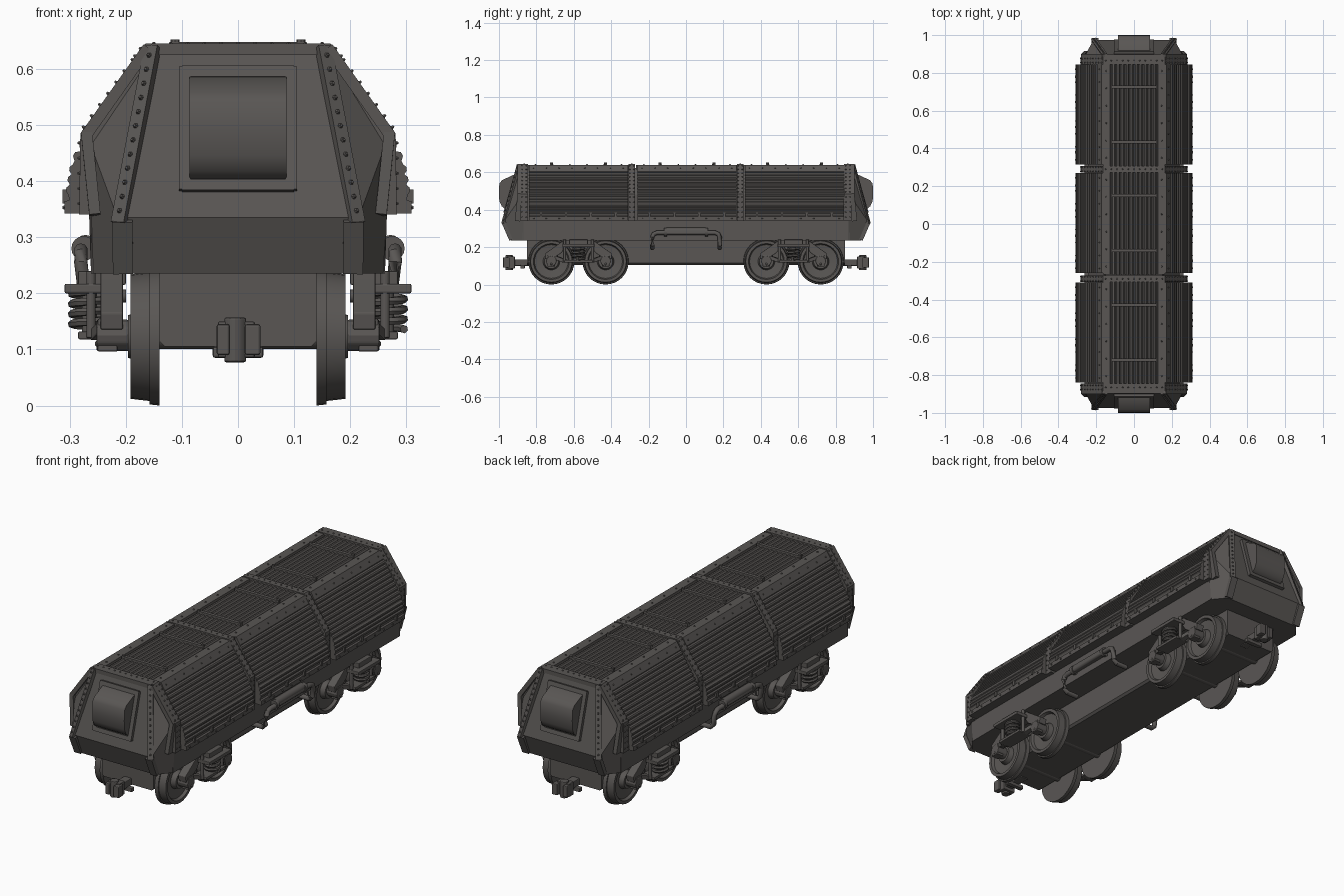
import bpy, bmesh, math
from mathutils import Vector, Matrix

if "Cube" in bpy.data.objects:
    bpy.data.objects.remove(bpy.data.objects["Cube"])

iron = bpy.data.materials.new("dark iron")
iron.diffuse_color = (0.1, 0.093, 0.088, 1)
iron.use_nodes = True
iron.node_tree.nodes["Principled BSDF"].inputs["Base Color"].default_value = iron.diffuse_color
SIDES = (-1, 1)


class Part:
    """Collects primitives into one named object."""
    def __init__(self, name):
        self.name, self.bm = name, bmesh.new()

    def box(self, lo, hi):
        lo, hi = Vector(lo), Vector(hi)
        m = Matrix.Translation((lo + hi) / 2) @ Matrix.Diagonal((*[abs(d) for d in hi - lo], 1))
        bmesh.ops.create_cube(self.bm, size=1, matrix=m)

    def cyl(self, a, b, r, r2=None, n=16):
        a, b = Vector(a), Vector(b)
        rot = Vector((0, 0, 1)).rotation_difference(b - a).to_matrix().to_4x4()
        bmesh.ops.create_cone(self.bm, cap_ends=True, segments=n, radius1=r,
                              radius2=r if r2 is None else r2, depth=(b - a).length,
                              matrix=Matrix.Translation((a + b) / 2) @ rot)

    def rivet(self, p, normal, r=0.005):
        p = Vector(p)
        self.cyl(p, p + Vector(normal).normalized() * 0.005, r, r * 0.5, 6)

    def beam(self, a, b, out, w, t):
        """Rectangular bar from a to b, width w, thickness t along out."""
        a, b, out = Vector(a), Vector(b), Vector(out)
        d = (b - a).normalized()
        u = d.cross(out).normalized()
        v = u.cross(d)
        self.loft([[p + u * w / 2 * i + v * t / 2 * j for i, j in
                    ((-1, -1), (1, -1), (1, 1), (-1, 1))] for p in (a, b)])

    def loft(self, rings, cap=True):
        vs = [[self.bm.verts.new(p) for p in r] for r in rings]
        n = len(vs[0])
        for r, s in zip(vs, vs[1:]):
            for i in range(n):
                self.bm.faces.new((r[i], r[(i + 1) % n], s[(i + 1) % n], s[i]))
        if cap:
            self.bm.faces.new(vs[0][::-1])
            self.bm.faces.new(vs[-1])

    def prism_y(self, prof, y0, y1):
        self.loft([[(x, y, z) for x, z in prof] for y in (y0, y1)])

    def prism_x(self, prof, x0, x1):
        self.loft([[(x, y, z) for y, z in prof] for x in (x0, x1)])

    def tube(self, pts, r, n=8):
        pts = [Vector(p) for p in pts]
        rings = []
        for i, p in enumerate(pts):
            d = (pts[min(i + 1, len(pts) - 1)] - pts[max(i - 1, 0)]).normalized()
            u = d.cross(Vector((0.31, 0.05, 1))).normalized()
            v = d.cross(u)
            rings.append([p + r * (u * math.cos(k * math.tau / n) + v * math.sin(k * math.tau / n))
                          for k in range(n)])
        self.loft(rings)

    def done(self, smooth=False, bevel=0):
        bmesh.ops.recalc_face_normals(self.bm, faces=self.bm.faces)
        me = bpy.data.meshes.new(self.name)
        self.bm.to_mesh(me)
        me.materials.append(iron)
        ob = bpy.data.objects.new(self.name, me)
        bpy.context.collection.objects.link(ob)
        if bevel:
            m = ob.modifiers.new("bevel", 'BEVEL')
            m.width, m.segments = bevel, 2
        if smooth:
            bpy.ops.object.select_all(action='DESELECT')
            ob.select_set(True)
            bpy.context.view_layer.objects.active = ob
            bpy.ops.object.shade_smooth_by_angle(angle=math.radians(40))


def mirrored(half):
    return half + [(-x, z) for x, z in reversed(half)]


# inner hull, lower body band and underframe
p = Part("hull")
p.prism_y(mirrored([(0.24, 0.3), (0.24, 0.48), (0.15, 0.622)]), -0.87, 0.87)
p.done()
p = Part("lower_body")
p.box((-0.262, -0.875, 0.235), (0.262, 0.875, 0.342))
p.done()
p = Part("underframe")
p.prism_y(mirrored([(0.13, 0.105), (0.14, 0.115), (0.14, 0.24)]), -0.85, 0.85)
p.done()

# end caps with riveted rims
for s, tag in ((-1, "front"), (1, "back")):
    p = Part(tag + "_end_cap")
    half = [[(0.262, 0.87, 0.235), (0.21, 0.935, 0.235)],
            [(0.27, 0.87, 0.485), (0.215, 0.975, 0.335)],
            [(0.165, 0.87, 0.64), (0.15, 0.89, 0.635)]]
    full = half + [[(-x, y, z) for x, y, z in q] for q in reversed(half)]
    rings = [[(q[k][0], s * q[k][1], q[k][2]) for q in full] for k in (0, 1)]
    p.loft(rings, cap=False)
    r = [Vector(v) for v in rings[1]]
    for a, b, c, d in ((0, 1, 4, 5), (1, 2, 3, 4)):
        p.bm.faces.new([p.bm.verts.new(r[i]) for i in (a, b, c, d)])
    bmesh.ops.remove_doubles(p.bm, verts=p.bm.verts, dist=1e-4)
    p.done()
    p = Part(tag + "_end_rims")
    for m in SIDES:
        top, mid = Vector((m * 0.152, s * 0.892, 0.64)), Vector((m * 0.212, s * 0.975, 0.325))
        p.beam(top, mid, (m * 0.5, s, 0.3), 0.026, 0.016)
        p.beam(mid + Vector((-m * 0.006, 0, 0.005)), (m * 0.205, s * 0.935, 0.238), (0, s, -0.3), 0.036, 0.02)
        p.beam((m * 0.16, s * 0.885, 0.638), (m * 0.272, s * 0.885, 0.48), (m, 0, 0.7), 0.03, 0.02)
        p.beam((m * 0.27, s * 0.885, 0.487), (m * 0.255, s * 0.9, 0.34), (m, 0, 0), 0.03, 0.02)
        for i in range(12):
            q = top.lerp(mid, (i + 0.7) / 12.5)
            p.rivet(q + Vector((m * 0.003, s * 0.007, 0.002)), (m * 0.5, s, 0.3))
    p.box((-0.155, s * 0.87, 0.625), (0.155, s * 0.897, 0.645))
    p.done()

    # raised hatch: sloped frame with bulging panel
    p = Part(tag + "_hatch_frame")
    face = lambda z: s * (0.89 + (0.635 - z) * 0.283)
    for m in SIDES:
        p.beam((m * 0.095, face(0.6), 0.6), (m * 0.095, face(0.382), 0.382), (0, s, 0.28), 0.02, 0.03)
    for z in (0.592, 0.39):
        p.beam((-0.1, face(z), z), (0.1, face(z), z), (0, s, 0.28), 0.02, 0.03)
    p.done()
    p = Part(tag + "_hatch_panel")
    prof = [(0.9, 0.588), (0.925, 0.585), (0.983, 0.558), (0.998, 0.54), (1.0, 0.49),
            (0.998, 0.445), (0.985, 0.418), (0.962, 0.4), (0.93, 0.4)]
    p.prism_x([(s * y, z) for y, z in prof], -0.086, 0.086)
    p.done(smooth=True)

    # coupler
    p = Part(tag + "_coupler")
    p.box((-0.02, s * 0.8, 0.1), (0.02, s * 0.94, 0.135))
    p.box((-0.045, s * 0.862, 0.085), (0.045, s * 0.885, 0.105))
    p.box((-0.036, s * 0.915, 0.085), (0.03, s * 0.955, 0.15))
    p.box((0.012, s * 0.94, 0.09), (0.04, s * 0.978, 0.145))
    p.box((-0.038, s * 0.94, 0.09), (-0.015, s * 0.972, 0.145))
    p.cyl((-0.005, s * 0.945, 0.077), (-0.005, s * 0.945, 0.157), 0.02, n=12)
    p.done(bevel=0.004)

# hoop ribs with rivets
p = Part("hoop_ribs")
RIB = [(0.283, 0.34), (0.281, 0.485), (0.165, 0.645)]
for y, w in ((-0.865, 0.02), (-0.29, 0.018), (0.29, 0.018), (0.865, 0.02)):
    p.prism_y(mirrored(RIB), y - w, y + w)
    for m in SIDES:
        for dy in (-0.011, 0.011):
            for i in range(8):
                t = (i + 0.5) / 8
                p.rivet((m * (0.165 + 0.116 * t), y + dy, 0.645 - 0.16 * t), (m * 0.8, 0, 0.58), 0.004)
            for i in range(5):
                p.rivet((m * 0.281, y + dy, 0.36 + i * 0.027), (m, 0, 0), 0.004)
    for i in range(11):
        p.rivet((-0.15 + i * 0.03, y, 0.643), (0, 0, 1))
p.done()


def corrugate(a, b, n, depth):
    """Points of a ridged line from a to b, ridges towards the left normal."""
    a, b = Vector(a), Vector(b)
    nrm = Vector(((b - a).y, -(b - a).x)).normalized() * -depth
    out = []
    for i in range(n):
        for t, h in ((0.0, 0), (0.3, 1), (0.65, 1), (0.95, 0)):
            q = a.lerp(b, (i + t) / n) + nrm * h
            out.append((q.x, q.y))
    return out


# corrugated side and roof panels in three bays
outer = ([(0.15, 0.6), (0.162, 0.64), (0.172, 0.64), (0.193, 0.605)]
         + corrugate((0.192, 0.6), (0.292, 0.435), 9, 0.007)
         + corrugate((0.294, 0.43), (0.303, 0.375), 3, 0.005)
         + [(0.3, 0.366), (0.309, 0.364), (0.309, 0.342), (0.235, 0.342), (0.235, 0.48)])
roof = ([(-0.165, 0.61), (-0.165, 0.64), (-0.127, 0.64), (-0.125, 0.628)]
        + corrugate((-0.12, 0.628), (0.12, 0.628), 10, 0.011)
        + [(0.125, 0.628), (0.127, 0.64), (0.165, 0.64), (0.165, 0.61)])
for c, tag in ((-0.575, "front"), (0.005, "middle"), (0.58, "back")):
    p = Part(tag + "_side_panels")
    for m in SIDES:
        p.prism_y([(m * x, z) for x, z in outer], c - 0.265, c + 0.265)
        for i in range(8):
            y = c - 0.24 + i * 0.0685
            p.rivet((m * 0.308, y, 0.353), (m, 0, 0))
            p.rivet((m * 0.182, y, 0.622), (m * 0.8, 0, 0.5), 0.004)
        for i in range(4):   # hinge lugs
            y = c - 0.2 + i * 0.133
            p.box((m * 0.296, y - 0.006, 0.36), (m * 0.313, y + 0.006, 0.385))
    p.done()
    p = Part(tag + "_roof_panel")
    p.prism_y(roof, c - 0.272, c + 0.272)
    for m in SIDES:
        for i in range(6):
            p.rivet((m * 0.146, c - 0.23 + i * 0.092, 0.639), (0, 0, 1))
        y = c + m * 0.145   # cross bars
        p.box((-0.118, y - 0.008, 0.632), (0.118, y + 0.008, 0.648))
        for e in SIDES:
            p.cyl((e * 0.112, y, 0.63), (e * 0.112, y, 0.652), 0.008, n=8)
    p.done()

# wheelsets
for i, y in enumerate((-0.72, -0.43, 0.43, 0.72)):
    p = Part("wheelset_%d" % (i + 1))
    p.cyl((-0.25, y, 0.123), (0.25, y, 0.123), 0.022)
    for m in SIDES:
        p.cyl((m * 0.14, y, 0.123), (m * 0.158, y, 0.123), 0.123, 0.121, 32)
        prof = [(0.157, 0.115), (0.192, 0.111), (0.192, 0.096), (0.178, 0.09), (0.172, 0.045),
                (0.196, 0.038), (0.196, 0.01)]
        p.loft([[(m * x, y + r * math.cos(k * math.tau / 32), 0.123 + r * math.sin(k * math.tau / 32))
                 for k in range(32)] for x, r in prof])
    p.done(smooth=True)

# bogie side frames, axle boxes and coil springs
half = [(0.0, 0.245), (0.07, 0.245), (0.095, 0.225), (0.13, 0.2), (0.18, 0.165), (0.175, 0.135),
        (0.135, 0.14), (0.09, 0.17), (0.07, 0.2), (0.0, 0.2)]
for s, tag in ((-1, "front"), (1, "back")):
    c = s * 0.575
    p = Part(tag + "_bogie_frames")
    q = Part(tag + "_bogie_springs")
    for m in SIDES:
        prof = half[:-1] + [(0.0, 0.2)] + [(-y, z) for y, z in reversed(half[1:-1])]
        p.prism_x([(c + y, z) for y, z in prof], m * 0.205, m * 0.245)
        p.box((m * 0.215, c - 0.085, 0.2), (m * 0.309, c + 0.085, 0.217))
        p.box((m * 0.2, c - 0.05, 0.215), (m * 0.285, c + 0.05, 0.24))
        p.box((m * 0.215, c - 0.075, 0.118), (m * 0.285, c + 0.075, 0.132))
        for e in SIDES:
            p.cyl((m * 0.262, c + e * 0.075, 0.12), (m * 0.262, c + e * 0.075, 0.24), 0.009, n=8)
            p.beam((m * 0.25, c + e * 0.07, 0.125), (m * 0.225, c + e * 0.14, 0.15), (0, 0, 1), 0.03, 0.02)
            y = c + e * 0.145
            p.cyl((m * 0.195, y, 0.125), (m * 0.252, y, 0.125), 0.028, n=12)
            p.box((m * 0.215, y - 0.02, 0.096), (m * 0.25, y + 0.02, 0.155))
            p.rivet((m * 0.25, y, 0.11), (m, 0, 0), 0.008)
        coil = [(m * 0.265 + 0.031 * math.cos(t * math.tau / 12), c + 0.031 * math.sin(t * math.tau / 12),
                 0.136 + t * 0.0015) for t in range(46)]
        q.tube(coil, 0.0075, 6)
        q.cyl((m * 0.265, c, 0.125), (m * 0.265, c, 0.21), 0.014, n=10)
    p.done(bevel=0.003)
    q.done(smooth=True)

# side pipes with small tanks
p = Part("side_pipes")
for m in SIDES:
    path = [(0.2, -0.18, 0.195), (0.26, -0.18, 0.195), (0.275, -0.18, 0.21), (0.28, -0.18, 0.255),
            (0.28, -0.172, 0.27), (0.28, -0.155, 0.277)]
    path += [(x, -y, z) for x, y, z in reversed(path)]
    p.tube([(m * x, y, z) for x, y, z in path], 0.012, 10)
    p.cyl((m * 0.272, -0.105, 0.285), (m * 0.272, 0.105, 0.285), 0.019)
    for y in (-0.11, 0.11):
        p.cyl((m * 0.275, y - 0.008, 0.28), (m * 0.275, y + 0.008, 0.28), 0.022)
p.done(smooth=True)
